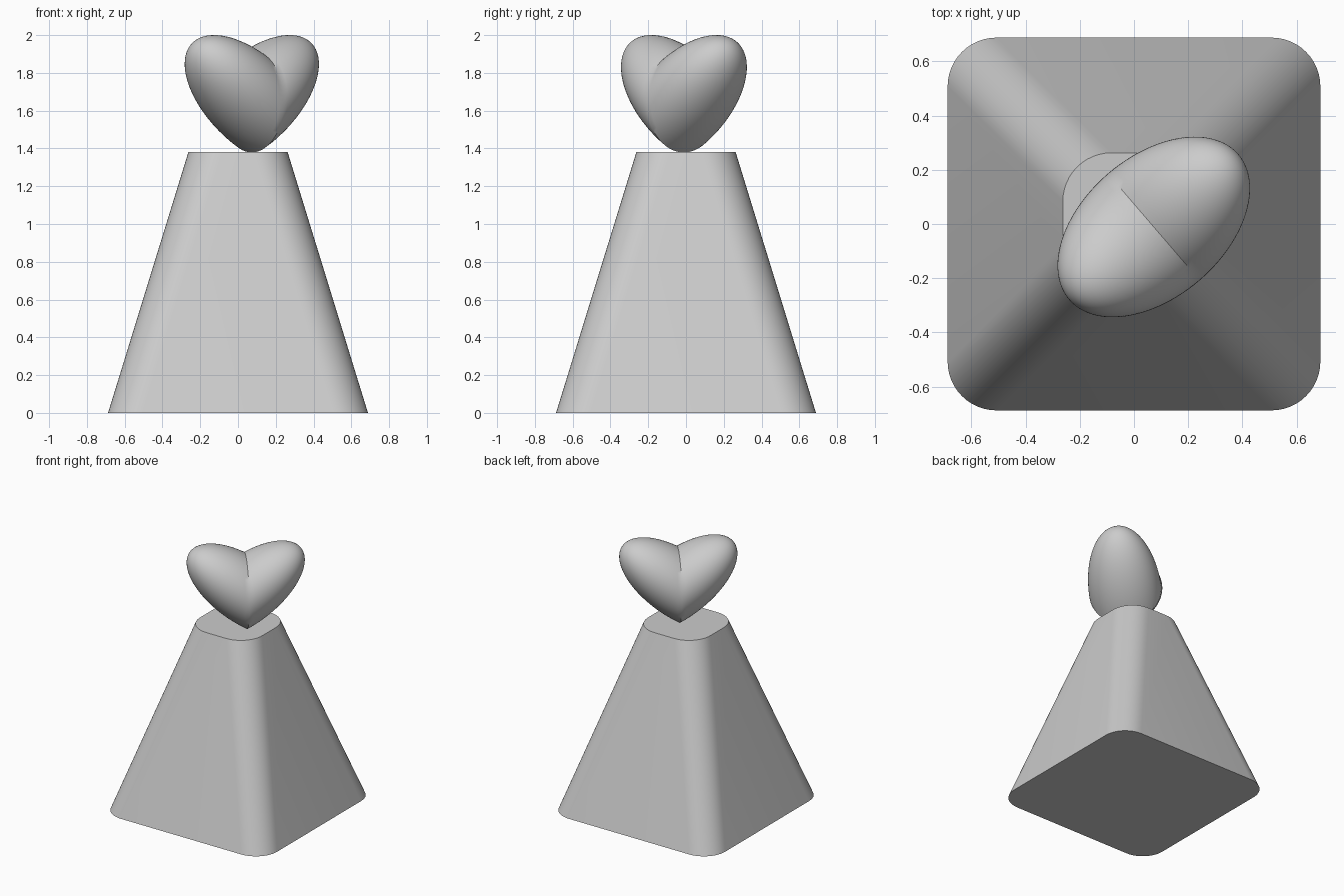
import bpy, bmesh, math
from mathutils import Matrix, Vector

if "Cube" in bpy.data.objects:
    bpy.data.objects.remove(bpy.data.objects["Cube"])


def add_object(name, bm, angle):
    bmesh.ops.recalc_face_normals(bm, faces=bm.faces[:])
    mesh = bpy.data.meshes.new(name)
    bm.to_mesh(mesh)
    bm.free()
    obj = bpy.data.objects.new(name, mesh)
    bpy.context.collection.objects.link(obj)
    bpy.ops.object.select_all(action='DESELECT')
    obj.select_set(True)
    bpy.context.view_layer.objects.active = obj
    bpy.ops.object.shade_smooth_by_angle(angle=math.radians(angle))
    return obj


def rounded_square(half, radius, z, steps=12):
    points = []
    for corner in range(4):
        mid = math.radians(45 + 90 * corner)
        cx = math.copysign(half - radius, math.cos(mid))
        cy = math.copysign(half - radius, math.sin(mid))
        for i in range(steps + 1):
            a = math.radians(90 * corner + 90 * i / steps)
            points.append((cx + radius * math.cos(a), cy + radius * math.sin(a), z))
    return points


# Tapered pedestal with rounded corners
bm = bmesh.new()
low = [bm.verts.new(p) for p in rounded_square(0.688, 0.18, 0)]
top = [bm.verts.new(p) for p in rounded_square(0.263, 0.18, 1.38)]
n = len(low)
for i in range(n):
    j = (i + 1) % n
    bm.faces.new((low[i], low[j], top[j], top[i]))
bm.faces.new(low[::-1])
bm.faces.new(top)
add_object("pedestal", bm, 30)

# Heart: ellipsoid with poles at the lobes, each half sheared upwards
LENGTH, DEPTH, HEIGHT, RISE = 0.412, 0.26, 0.27, 0.225
bm = bmesh.new()
bmesh.ops.create_uvsphere(bm, u_segments=64, v_segments=48, radius=1,
                          matrix=Matrix.Rotation(math.pi / 2, 4, 'Y'))
for v in bm.verts:
    x, y, z = v.co
    v.co = Vector((x * LENGTH, y * DEPTH, z * HEIGHT + abs(x) * RISE))
bmesh.ops.transform(bm, verts=bm.verts, matrix=Matrix.Translation((0.073, -0.011, 1.649))
                    @ Matrix.Rotation(math.radians(40.7), 4, 'Z'))
add_object("heart", bm, 35)
